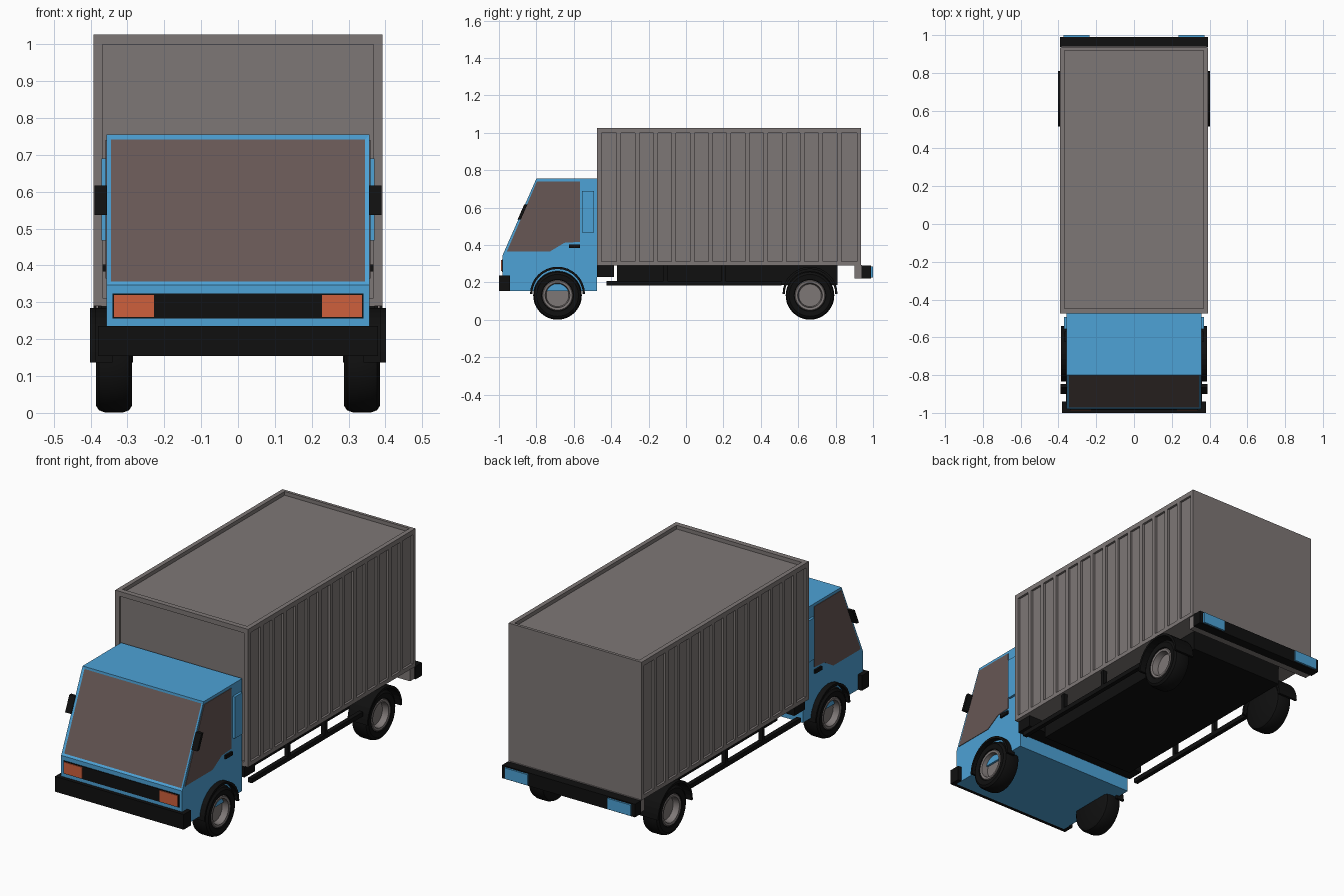
import bpy, bmesh, math
from mathutils import Matrix, Vector

if "Cube" in bpy.data.objects:
    bpy.data.objects.remove(bpy.data.objects["Cube"])


def material(name, rgb):
    m = bpy.data.materials.new(name)
    m.diffuse_color = (*rgb, 1)
    m.use_nodes = True
    m.node_tree.nodes["Principled BSDF"].inputs["Base Color"].default_value = m.diffuse_color
    return m


BLUE = material("cab_blue", (0.074, 0.36, 0.67))
GREY = material("cargo_grey", (0.208, 0.186, 0.182))
GLASS = material("window_brown", (0.135, 0.095, 0.09))
BLACK = material("trim_black", (0.005, 0.005, 0.005))
ORANGE = material("lamp_orange", (0.62, 0.115, 0.045))


def finish(name, bm, *mats):
    bmesh.ops.recalc_face_normals(bm, faces=bm.faces)
    me = bpy.data.meshes.new(name)
    bm.to_mesh(me)
    bm.free()
    for m in mats:
        me.materials.append(m)
    ob = bpy.data.objects.new(name, me)
    bpy.context.collection.objects.link(ob)
    return ob


def add_box(bm, x0, x1, y0, y1, z0, z1):
    mid = Vector((x0 + x1, y0 + y1, z0 + z1)) / 2
    mat = Matrix.Translation(mid) @ Matrix.Diagonal((abs(x1 - x0), y1 - y0, z1 - z0, 1))
    bmesh.ops.create_cube(bm, size=1, matrix=mat)


def box(name, mat, *dims):
    bm = bmesh.new()
    add_box(bm, *dims)
    return finish(name, bm, mat)


def prism_mesh(pts, x0, x1):
    """Side profile of (y, z) points extruded along x."""
    bm = bmesh.new()
    face = bm.faces.new([bm.verts.new((x0, y, z)) for y, z in pts])
    ext = bmesh.ops.extrude_face_region(bm, geom=[face])["geom"]
    bmesh.ops.translate(bm, vec=(x1 - x0, 0, 0),
                        verts=[g for g in ext if isinstance(g, bmesh.types.BMVert)])
    bmesh.ops.recalc_face_normals(bm, faces=bm.faces)
    return bm


def prism(name, mat, pts, x0, x1):
    return finish(name, prism_mesh(pts, x0, x1), mat)


def lathe(name, mat, pts, side, y, z, steps=40):
    """(radius, x) points spun about the axle."""
    bm = bmesh.new()
    vs = [bm.verts.new((side * x, y, z + r)) for r, x in pts]
    es = [bm.edges.new(p) for p in zip(vs, vs[1:])]
    bmesh.ops.spin(bm, geom=vs + es, cent=(0, y, z), axis=(1, 0, 0),
                   angle=math.tau, steps=steps)
    bmesh.ops.remove_doubles(bm, verts=bm.verts, dist=1e-4)
    ob = finish(name, bm, mat)
    bpy.ops.object.select_all(action='DESELECT')
    ob.select_set(True)
    bpy.context.view_layer.objects.active = ob
    bpy.ops.object.shade_smooth_by_angle(angle=math.radians(35))
    return ob


# Cargo box: core plus edge frame and side ribs
W, Y0, Y1, Z0, Z1 = 0.392, -0.475, 0.935, 0.29, 1.026
box("cargo_core", GREY, -W + 0.012, W - 0.012, Y0 + 0.012, Y1, Z0, Z1 - 0.02)
bm = bmesh.new()
for s in (-1, 1):
    a, b = sorted((s * W, s * (W - 0.024)))
    add_box(bm, a, b, Y0, Y1, Z1 - 0.026, Z1)
    add_box(bm, a, b, Y0, Y1, Z0, Z0 + 0.022)
    add_box(bm, a, b, Y0, Y0 + 0.024, Z0, Z1)
    add_box(bm, a, b, Y1 - 0.021, Y1, Z0, Z1)
add_box(bm, -W, W, Y0, Y0 + 0.028, Z1 - 0.026, Z1)
add_box(bm, -W, W, Y0, Y0 + 0.024, Z0, Z0 + 0.022)
add_box(bm, -W, W, Y1 - 0.016, Y1, Z1 - 0.026, Z1)
finish("cargo_frame", bm, GREY)
bm = bmesh.new()
for s in (-1, 1):
    a, b = sorted((s * W, s * (W - 0.02)))
    for i in range(1, 14):
        y = -0.457 + i * 0.0981
        add_box(bm, a, b, y - 0.012, y + 0.012, Z0 + 0.01, Z1 - 0.01)
finish("cargo_ribs", bm, GREY)

# Cab with inset windscreen
C = 0.357
bm = prism_mesh([(-0.98, 0.155), (-0.98, 0.347), (-0.80, 0.755),
                 (-0.475, 0.755), (-0.475, 0.155)], -C, C)
screen = [f for f in bm.faces if f.normal.y < -0.5 and f.normal.z > 0.2]
bmesh.ops.inset_region(bm, faces=screen, thickness=0.017, depth=-0.004)
screen[0].material_index = 1
finish("cab", bm, BLUE, GLASS)

# Front grille, lamps and bumper
box("grille", BLACK, -0.34, 0.34, -0.984, -0.97, 0.256, 0.324)
for s in (-1, 1):
    box("front_lamp", ORANGE, *sorted((s * 0.228, s * 0.336)), -0.988, -0.97, 0.26, 0.32)
box("front_bumper", BLACK, -0.38, 0.38, -1.0, -0.94, 0.155, 0.236)

# Chassis, cross block, rear sill and rear bumper
box("chassis", BLACK, -0.28, 0.28, -0.37, 0.81, 0.187, 0.29)
box("cross_block", BLACK, -0.37, 0.37, -0.475, -0.385, 0.23, 0.29)
box("rear_sill", GREY, -0.385, 0.385, 0.90, 0.94, 0.222, 0.292)
box("rear_bumper", BLACK, -W, W, 0.938, 0.99, 0.22, 0.29)

TYRE = [(0.08, 0.372), (0.085, 0.381), (0.112, 0.385), (0.124, 0.377), (0.13, 0.36),
        (0.13, 0.312), (0.124, 0.296), (0.112, 0.288), (0.0, 0.288)]
RIM = [(0.082, 0.376), (0.078, 0.381), (0.066, 0.379), (0.06, 0.346), (0.0, 0.346)]


def arch(y, z, r0, r1, n=16):
    ang = [math.pi * i / n for i in range(n + 1)]
    return ([(y + r1 * math.cos(a), z + r1 * math.sin(a)) for a in ang] +
            [(y + r0 * math.cos(a), z + r0 * math.sin(a)) for a in reversed(ang)])


for s in (-1, 1):
    # Wheels and wheel arches
    for y, x_in, x_out in ((-0.687, 0.34, 0.386), (0.663, 0.285, 0.402)):
        lathe("tyre", BLACK, TYRE, s, y, 0.131)
        lathe("rim", GREY, RIM, s, y, 0.131)
        prism("wheel_arch", BLACK, arch(y, 0.137, 0.135, 0.147), s * x_in, s * x_out)
    # Side window, door handle, rear vent panel and mirror
    prism("side_window", GLASS, [(-0.958, 0.365), (-0.797, 0.74), (-0.568, 0.74),
                                 (-0.568, 0.417), (-0.65, 0.412), (-0.728, 0.365)],
          s * 0.352, s * 0.36)
    box("door_handle", BLACK, *sorted((s * 0.35, s * 0.367)), -0.625, -0.568, 0.384, 0.403)
    box("vent_panel", BLUE, *sorted((s * 0.35, s * 0.37)), -0.555, -0.492, 0.468, 0.69)
    prism("mirror", BLACK, [(-0.9, 0.537), (-0.865, 0.617), (-0.848, 0.617), (-0.883, 0.537)],
          s * 0.355, s * 0.39)
    # Side guard rail with posts
    a, b = sorted((s * 0.357, s * 0.38))
    box("side_rail", BLACK, a, b, -0.425, 0.51, 0.183, 0.207)
    for y in (-0.11, 0.2):
        box("rail_post", BLACK, a, b, y - 0.01, y + 0.01, 0.2, 0.292)
    # Rear lamps
    box("rear_lamp", BLUE, *sorted((s * 0.235, s * 0.372)), 0.985, 1.0, 0.226, 0.284)
